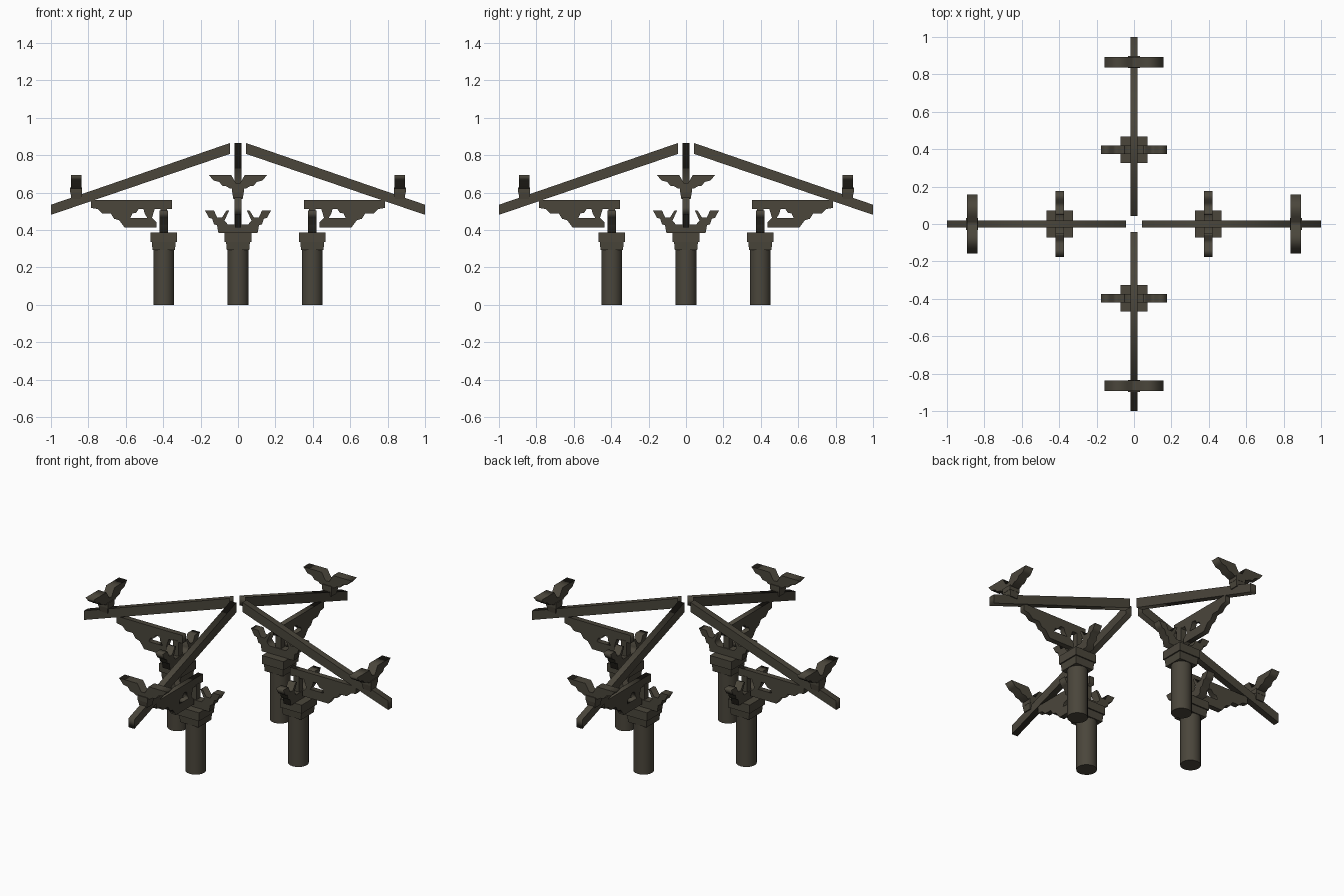
import bpy, bmesh, math
from mathutils import Matrix

cube = bpy.data.objects.get("Cube")
if cube:
    bpy.data.objects.remove(cube, do_unlink=True)

COLOUR = (0.069, 0.061, 0.044, 1)
wood = bpy.data.materials.new("dark weathered wood")
wood.use_nodes = True
wood.diffuse_color = COLOUR
bsdf = next(n for n in wood.node_tree.nodes if n.type == 'BSDF_PRINCIPLED')
bsdf.inputs["Base Color"].default_value = COLOUR
bsdf.inputs["Roughness"].default_value = 0.9

# Profile planes: along the radius, or across it
RADIAL = Matrix.Rotation(math.pi / 2, 4, 'X')
ACROSS = Matrix.Rotation(math.pi / 2, 4, 'Z') @ RADIAL
COLUMN_R, PERCH_R = 0.397, 0.865


def finish(name, bm, matrix):
    mesh = bpy.data.meshes.new(name)
    bm.transform(matrix)
    bmesh.ops.remove_doubles(bm, verts=bm.verts, dist=1e-5)
    bmesh.ops.recalc_face_normals(bm, faces=bm.faces)
    bm.to_mesh(mesh)
    bm.free()
    mesh.materials.append(wood)
    obj = bpy.data.objects.new(name, mesh)
    bpy.context.collection.objects.link(obj)
    return obj


def plank(name, outlines, half_thickness, matrix):
    """Extruded flat profile; later outlines are holes."""
    curve = bpy.data.curves.new(name + " profile", 'CURVE')
    curve.dimensions = '2D'
    curve.fill_mode = 'BOTH'
    curve.extrude = half_thickness
    for outline in outlines:
        spline = curve.splines.new('POLY')
        spline.points.add(len(outline) - 1)
        for point, (u, v) in zip(spline.points, outline):
            point.co = (u, v, 0, 1)
        spline.use_cyclic_u = True
    helper = bpy.data.objects.new(name + " helper", curve)
    bpy.context.collection.objects.link(helper)
    graph = bpy.context.evaluated_depsgraph_get()
    mesh = bpy.data.meshes.new_from_object(helper.evaluated_get(graph))
    bm = bmesh.new()
    bm.from_mesh(mesh)
    bpy.data.objects.remove(helper, do_unlink=True)
    bpy.data.curves.remove(curve)
    bpy.data.meshes.remove(mesh)
    return finish(name, bm, matrix)


def block(name, r, z0, z1, half_low, half_high, turn):
    """Square block, optionally tapered."""
    bm = bmesh.new()
    bmesh.ops.create_cone(bm, cap_ends=True, segments=4,
                          radius1=half_low * math.sqrt(2),
                          radius2=half_high * math.sqrt(2), depth=z1 - z0)
    bm.transform(Matrix.Rotation(math.pi / 4, 4, 'Z'))
    return finish(name, bm, turn @ Matrix.Translation((r, 0, (z0 + z1) / 2)))


def mirrored(half):
    return half + [(-u, v) for u, v in reversed(half)]


# Half profiles of the symmetric arms, from inner top round to underside
cross_half = [(0.022, 0.43), (0.055, 0.43), (0.072, 0.45), (0.048, 0.503),
              (0.062, 0.503), (0.085, 0.468), (0.112, 0.468), (0.128, 0.503),
              (0.176, 0.503), (0.155, 0.465), (0.138, 0.46), (0.128, 0.43),
              (0.112, 0.425), (0.105, 0.385)]
perch_half = [(0.012, 0.652), (0.037, 0.695), (0.157, 0.695), (0.13, 0.664),
              (0.1, 0.657), (0.085, 0.637), (0.06, 0.633), (0.045, 0.622)]

# Long carved arm under the rafter, with its opening
arm = [(0.353, 0.56), (0.786, 0.56), (0.786, 0.518), (0.75, 0.512),
       (0.725, 0.488), (0.68, 0.488), (0.662, 0.46), (0.635, 0.452),
       (0.605, 0.412), (0.435, 0.412), (0.435, 0.44), (0.46, 0.465),
       (0.445, 0.513), (0.353, 0.513)]
opening = [(0.485, 0.465), (0.575, 0.465), (0.565, 0.488), (0.545, 0.492),
           (0.53, 0.513), (0.505, 0.513), (0.5, 0.49)]
rafter = [(0.043, 0.865), (1.0, 0.535), (1.0, 0.481), (0.043, 0.807)]

for i, side in enumerate(("left", "back", "right", "front")):
    turn = Matrix.Rotation(i * math.pi / 2, 4, 'Z')

    # Round column
    bm = bmesh.new()
    bmesh.ops.create_cone(bm, cap_ends=True, segments=20, radius1=0.056,
                          radius2=0.056, depth=0.3)
    column = finish(side + " column", bm,
                    turn @ Matrix.Translation((COLUMN_R, 0, 0.15)))
    bpy.ops.object.select_all(action='DESELECT')
    column.select_set(True)
    bpy.context.view_layer.objects.active = column
    bpy.ops.object.shade_smooth_by_angle(angle=math.radians(40))

    # Stepped capital and crossing post
    block(side + " capital lower", COLUMN_R, 0.293, 0.338, 0.06, 0.064, turn)
    block(side + " capital upper", COLUMN_R, 0.337, 0.387, 0.071, 0.071, turn)
    block(side + " crossing post", COLUMN_R, 0.385, 0.52, 0.018, 0.018, turn)

    # Carved arms and rafter
    at_column = turn @ Matrix.Translation((COLUMN_R, 0, 0)) @ ACROSS
    plank(side + " cross arm", [mirrored(cross_half)], 0.024, at_column)
    plank(side + " long arm", [arm, opening], 0.016, turn @ RADIAL)
    plank(side + " rafter", [rafter], 0.019, turn @ RADIAL)

    # Perched bracket near the rafter end
    block(side + " perch foot", PERCH_R, 0.565, 0.602, 0.025, 0.031, turn)
    block(side + " perch block", PERCH_R, 0.6, 0.628, 0.032, 0.032, turn)
    at_perch = turn @ Matrix.Translation((PERCH_R, 0, 0)) @ ACROSS
    plank(side + " perch arm", [mirrored(perch_half)], 0.027, at_perch)
